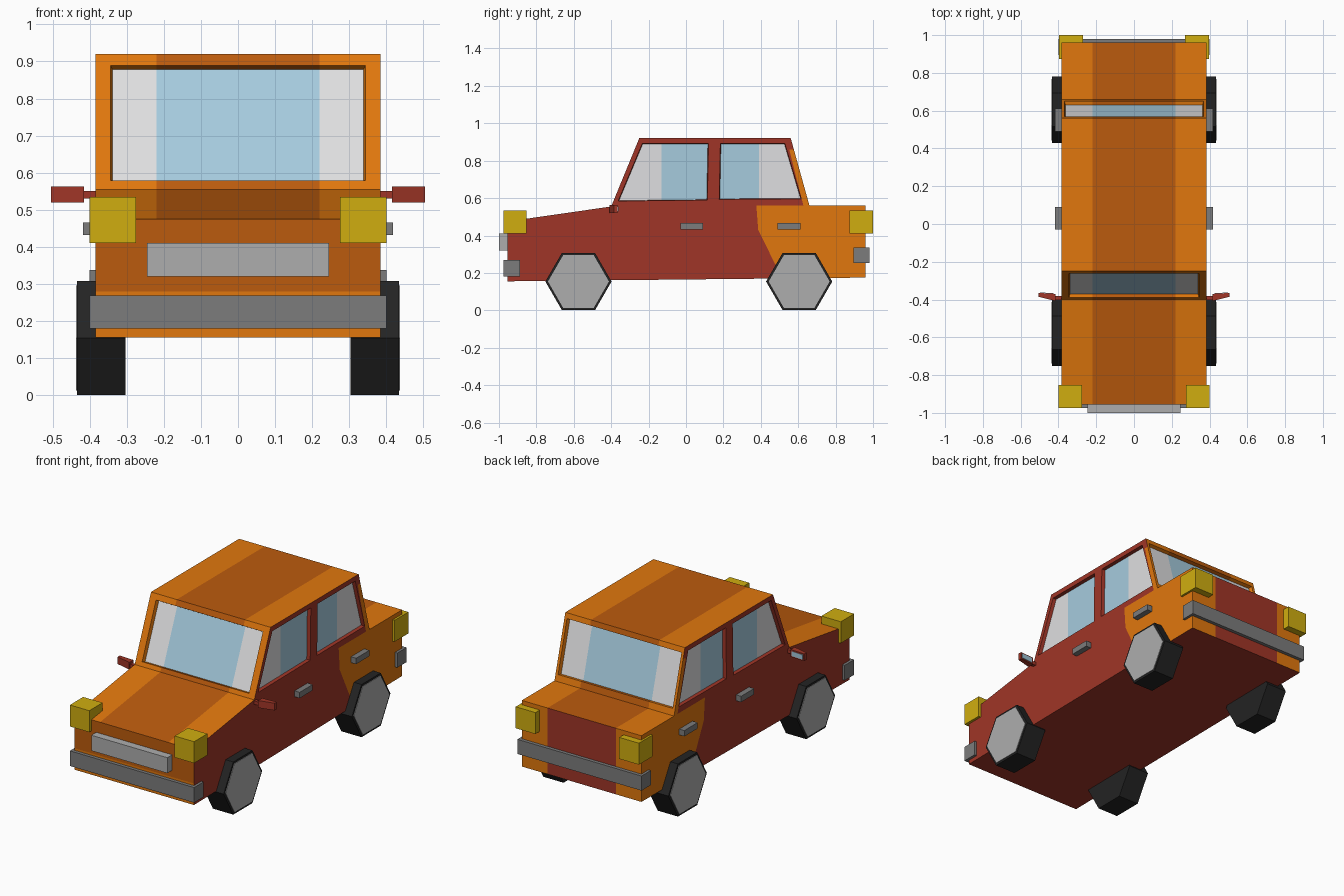
import bpy, bmesh, math
from mathutils import Vector

if "Cube" in bpy.data.objects:
    bpy.data.objects.remove(bpy.data.objects["Cube"])

def material(name, rgb):
    m = bpy.data.materials.new(name)
    m.diffuse_color = (*rgb, 1)
    m.use_nodes = True
    m.node_tree.nodes["Principled BSDF"].inputs["Base Color"].default_value = m.diffuse_color
    return m

ORANGE = material("orange", (.75, .185, .004))
DARK = material("dark orange", (.50, .105, .004))
RED = material("brick red", (.35, .036, .020))
YELLOW = material("yellow", (.63, .42, .005))
GREY = material("grey", (.20, .20, .20))
SILVER = material("silver", (.42, .42, .42))
BLUE = material("glass blue", (.38, .60, .73))
WHITE = material("glass white", (.74, .74, .75))
BLACK = material("black", (.017, .017, .017))

def add(name, bm, mats):
    bmesh.ops.recalc_face_normals(bm, faces=bm.faces)
    me = bpy.data.meshes.new(name)
    bm.to_mesh(me)
    bm.free()
    for m in mats:
        me.materials.append(m)
    ob = bpy.data.objects.new(name, me)
    bpy.context.collection.objects.link(ob)
    return ob

def loft(name, a, b, mats):
    """Solid between two matching outlines."""
    bm = bmesh.new()
    va = [bm.verts.new(p) for p in a]
    vb = [bm.verts.new(p) for p in b]
    bm.faces.new(va)
    bm.faces.new(vb)
    for i in range(len(a)):
        j = (i + 1) % len(a)
        bm.faces.new((va[i], va[j], vb[j], vb[i]))
    return add(name, bm, mats)

def box(name, x, y, z, mat):
    ring = lambda h: [(x[0], y[0], h), (x[1], y[0], h), (x[1], y[1], h), (x[0], y[1], h)]
    return loft(name, ring(z[0]), ring(z[1]), [mat])

def pair(name, x, y, z, mat):
    for side, s in (("right", 1), ("left", -1)):
        box(f"{side}_{name}", (s * x[0], s * x[1]), y, z, mat)

# Body shell from the side profile
W = .385
profile = [(-.955, .155), (-.955, .475), (-.40, .555), (-.25, .92),
           (.56, .92), (.66, .56), (.96, .56), (.96, .175)]
body_mats = [ORANGE, DARK, RED, BLUE, WHITE]
body = loft("body", [(-W, *p) for p in profile], [(W, *p) for p in profile], body_mats)

# Window pockets, tapering inwards
front_n = Vector((0, -.365, .15)).normalized()
back_n = Vector((0, .36, .10)).normalized()
front_y = lambda z: -.40 + (z - .555) * .15 / .365
back_y = lambda z: .66 - (z - .56) * .10 / .36

def cut_window(points, n):
    pts = [Vector(p) for p in points]
    c = sum(pts, Vector()) / len(pts)
    cutter = loft("window_cutter", [p + n * .01 for p in pts],
                  [c + (p - c) * .975 - n * .02 for p in pts], body_mats)
    cutter.hide_render = True
    mod = body.modifiers.new("window", "BOOLEAN")
    mod.operation, mod.solver, mod.object = "DIFFERENCE", "EXACT", cutter
    return cutter

def cross(hw, z0, z1, fy):
    return [(-hw, fy(z0), z0), (hw, fy(z0), z0), (hw, fy(z1), z1), (-hw, fy(z1), z1)]

cutters = [cut_window(cross(.347, .577, .89, front_y), front_n),
           cut_window(cross(.372, .595, .892, back_y), back_n)]
side_windows = [[(-.365, .583), (-.235, .893), (.122, .893), (.116, .588)],
                [(.176, .592), (.182, .893), (.53, .893), (.618, .595)]]
for s in (1, -1):
    for win in side_windows:
        cutters.append(cut_window([(s * W, *p) for p in win], Vector((s, 0, 0))))

dg = bpy.context.evaluated_depsgraph_get()
bm = bmesh.new()
bm.from_mesh(bpy.data.meshes.new_from_object(body.evaluated_get(dg)))
body.modifiers.clear()
for c in cutters:
    bpy.data.objects.remove(c)

# Split the shell along the colour borders
bmesh.ops.triangulate(bm, faces=bm.faces)

def split(co, no, keep):
    fs = [f for f in bm.faces if keep(f)]
    geom = fs + list({e for f in fs for e in f.edges}) + list({v for f in fs for v in f.verts})
    bmesh.ops.bisect_plane(bm, geom=geom, plane_co=co, plane_no=no, dist=1e-5)

def line_normal(a, b):
    return (0, b[1] - a[1], a[0] - b[0])

flank = lambda f: abs(f.normal.x) > .99
across = lambda f: abs(f.normal.x) < .5
upper, lower, pillar = [(.376, .56), (.386, .43)], [(.386, .43), (.475, .25)], [(.62, .59), (.552, .86)]
for x in (-.22, .22):
    split((x, 0, 0), (1, 0, 0), across)
split((0, 0, .28), (0, 0, 1), lambda f: f.normal.y < -.99)
for y in (-.13, .39):
    split((0, y, 0), (0, 1, 0), lambda f: flank(f) and abs(f.calc_center_median().x) < .38)
for a, b in (upper, lower, pillar):
    split((0, *a), line_normal(a, b), flank)
for z in (.56, .86):
    split((0, 0, z), (0, 0, 1), flank)

def right_of(c, line):
    (y0, z0), (y1, z1) = line
    return c.y > y0 + (c.z - z0) * (y1 - y0) / (z1 - z0)

def colour(f):
    c, n = f.calc_center_median(), f.normal
    mid = abs(c.x) < .22
    front_d = (Vector((0, -.40, .555)) - c).dot(front_n)
    back_d = (Vector((0, .66, .56)) - c).dot(back_n)
    if flank(f):
        if abs(c.x) < .38:                                  # side glass
            return 3 if -.13 < c.y < .39 else 4
        if c.z < .56:
            return 0 if right_of(c, upper) and right_of(c, lower) else 2
        return 0 if c.z < .86 and right_of(c, pillar) else 2
    for normal, d in ((front_n, front_d), (back_n, back_d)):
        if n.dot(normal) > .999:                            # windscreens and frames
            return (3 if mid else 4) if d > .015 else (1 if mid else 0)
    if abs(c.x) > .36 and c.z < .9 and c.z > .57 and front_d > .022 and back_d > .022:
        return 2                                            # side window reveals
    if n.z < -.9 and c.z < .2:
        return 2                                            # underside
    if n.y < -.99 and c.y < -.9:
        return 1 if c.z > .28 else 0                        # nose
    if n.y > .99 and c.y > .9:
        return 2 if mid else 0                              # tail
    return 1 if mid else 0

bm.normal_update()
for f in bm.faces:
    f.material_index = colour(f)
bm.to_mesh(body.data)
bm.free()

# Six-sided wheels with hub plates
def hexagon(x, y, r):
    return [(x, y + r * math.cos(i * math.pi / 3), .154 + r * math.sin(i * math.pi / 3))
            for i in range(6)]

for end, y in (("front", -.575), ("rear", .605)):
    for side, s in (("right", 1), ("left", -1)):
        name = f"{end}_{side}"
        loft(name + "_wheel", hexagon(s * .303, y, .177), hexagon(s * .434, y, .177), [BLACK])
        loft(name + "_hub", hexagon(s * .43, y, .163), hexagon(s * .437, y, .163), [SILVER])

# Lights, bumpers and grille
pair("headlight", (.275, .40), (-.975, -.853), (.41, .535), YELLOW)
pair("tail_light", (.27, .397), (.873, 1.0), (.41, .535), YELLOW)
box("front_bumper", (-.40, .40), (-.975, -.888), (.18, .268), GREY)
box("rear_bumper", (-.40, .40), (.895, .98), (.252, .337), GREY)
box("grille", (-.245, .245), (-1.0, -.95), (.32, .41), SILVER)

# Door handles
pair("front_handle", (.38, .418), (-.03, .09), (.432, .466), GREY)
pair("rear_handle", (.38, .418), (.49, .612), (.432, .466), GREY)

# Door mirrors: arm, tapered housing, glass
pair("mirror_arm", (.38, .43), (-.402, -.382), (.53, .55), RED)
for side, s in (("right", 1), ("left", -1)):
    ring = lambda x, y0, y1, z0, z1: [(s * x, y0, z0), (s * x, y1, z0), (s * x, y1, z1), (s * x, y0, z1)]
    loft(side + "_mirror", ring(.415, -.408, -.37, .52, .562),
         ring(.505, -.385, -.365, .52, .562), [RED])
    loft(side + "_mirror_glass", ring(.424, -.375, -.367, .527, .555),
         ring(.497, -.37, -.362, .527, .555), [BLUE])
